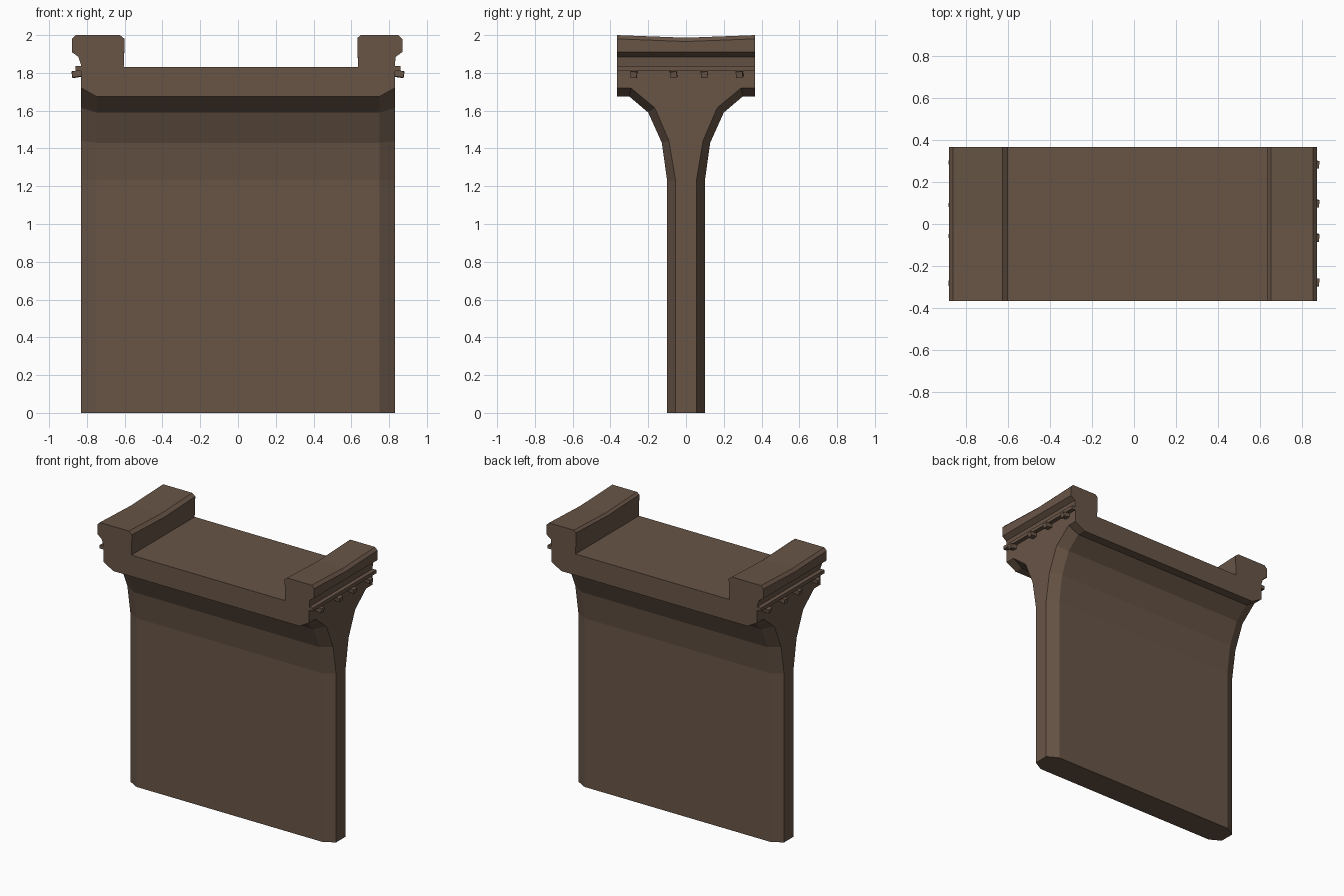
import bpy, bmesh, random
from mathutils import Matrix, Vector, Euler

if "Cube" in bpy.data.objects:
    bpy.data.objects.remove(bpy.data.objects["Cube"])

random.seed(3)
stone = bpy.data.materials.new("brown_stone")
stone.diffuse_color = (0.138, 0.090, 0.062, 1)
stone.use_nodes = True
stone.node_tree.nodes["Principled BSDF"].inputs["Base Color"].default_value = stone.diffuse_color
HALF = 0.365   # half depth of the deck
X_MID, X_END = 0.75, 0.83   # chamfered corners of the wall


def finish(bm, name):
    bmesh.ops.remove_doubles(bm, verts=bm.verts, dist=0.0005)
    bmesh.ops.recalc_face_normals(bm, faces=bm.faces)
    mesh = bpy.data.meshes.new(name)
    bm.to_mesh(mesh)
    bm.free()
    mesh.materials.append(stone)
    obj = bpy.data.objects.new(name, mesh)
    bpy.context.collection.objects.link(obj)
    return obj


bm = bmesh.new()


def face(points):
    bm.faces.new([bm.verts.new(p) for p in points])


# Flared wall: half profiles (y, z) from floor to deck edge
outer = [(0.10, 0), (0.10, 1.23), (0.128, 1.43), (0.20, 1.59), (0.30, 1.675), (HALF, 1.675)]
inner = [(0.055, 0), (0.055, 1.23), (0.09, 1.44), (0.165, 1.615), (0.292, 1.72), (HALF, 1.72)]
stations = [(-X_END, inner), (-X_MID, outer), (X_MID, outer), (X_END, inner)]
for (xa, pa), (xb, pb) in zip(stations, stations[1:]):
    for s in (-1, 1):
        for i in range(len(pa) - 1):
            face([(xa, s * pa[i][0], pa[i][1]), (xb, s * pb[i][0], pb[i][1]),
                  (xb, s * pb[i + 1][0], pb[i + 1][1]), (xa, s * pa[i + 1][0], pa[i + 1][1])])
# Wall base
face([(x, -p[0][0], 0) for x, p in stations] + [(x, p[0][0], 0) for x, p in reversed(stations)])
# Wall ends, up to the parapet
for x in (-X_END, X_END):
    face([(x, y, z) for y, z in inner] + [(x, HALF, 1.84), (x, 0, 1.84), (x, -HALF, 1.84)]
         + [(x, -y, z) for y, z in reversed(inner)][:-0 or None])

# Trough-shaped deck with two parapets, section (x, z)
section = [(X_END, 1.84), (0.835, 1.885), (0.87, 1.91), (0.87, 1.98), (0.85, 2.0),
           (0.65, 2.0), (0.632, 1.985), (0.635, 1.83),
           (-0.605, 1.83), (-0.60, 1.98), (-0.625, 2.0), (-0.86, 2.0), (-0.88, 1.98),
           (-0.88, 1.91), (-0.845, 1.885), (-X_END, 1.84)]
rows = []
for y, dip in ((-HALF, 0), (0, 0.014), (HALF, 0)):
    rows.append([(x, y, z - (dip if z > 1.95 else 0)) for x, z in section])
for ra, rb in zip(rows, rows[1:]):
    for i in range(len(section) - 1):
        face([ra[i], ra[i + 1], rb[i + 1], rb[i]])
under = [(x, p[-1][1]) for x, p in stations]
for row in (rows[0], rows[-1]):
    face(row + [(x, row[0][1], z) for x, z in under])
finish(bm, "pier_and_deck")


def block(name, loc, size, rot=(0, 0, 0)):
    b = bmesh.new()
    bmesh.ops.create_cube(b, size=1, matrix=Matrix.LocRotScale(
        Vector(loc), Euler(rot), Vector(size)))
    finish(b, name)


# Ledges and small, slightly crooked brackets on both ends
for s, side in ((-1, "left"), (1, "right")):
    block(side + "_ledge", (s * 0.84, 0, 1.823), (0.04, HALF * 2, 0.025))
    for y in (-0.277, -0.066, 0.097, 0.284):
        rot = (random.uniform(-0.15, 0.15), s * 0.15, random.uniform(-0.1, 0.1))
        block(side + "_bracket", (s * 0.846, y, 1.795), (0.065, 0.036, 0.032), rot)
